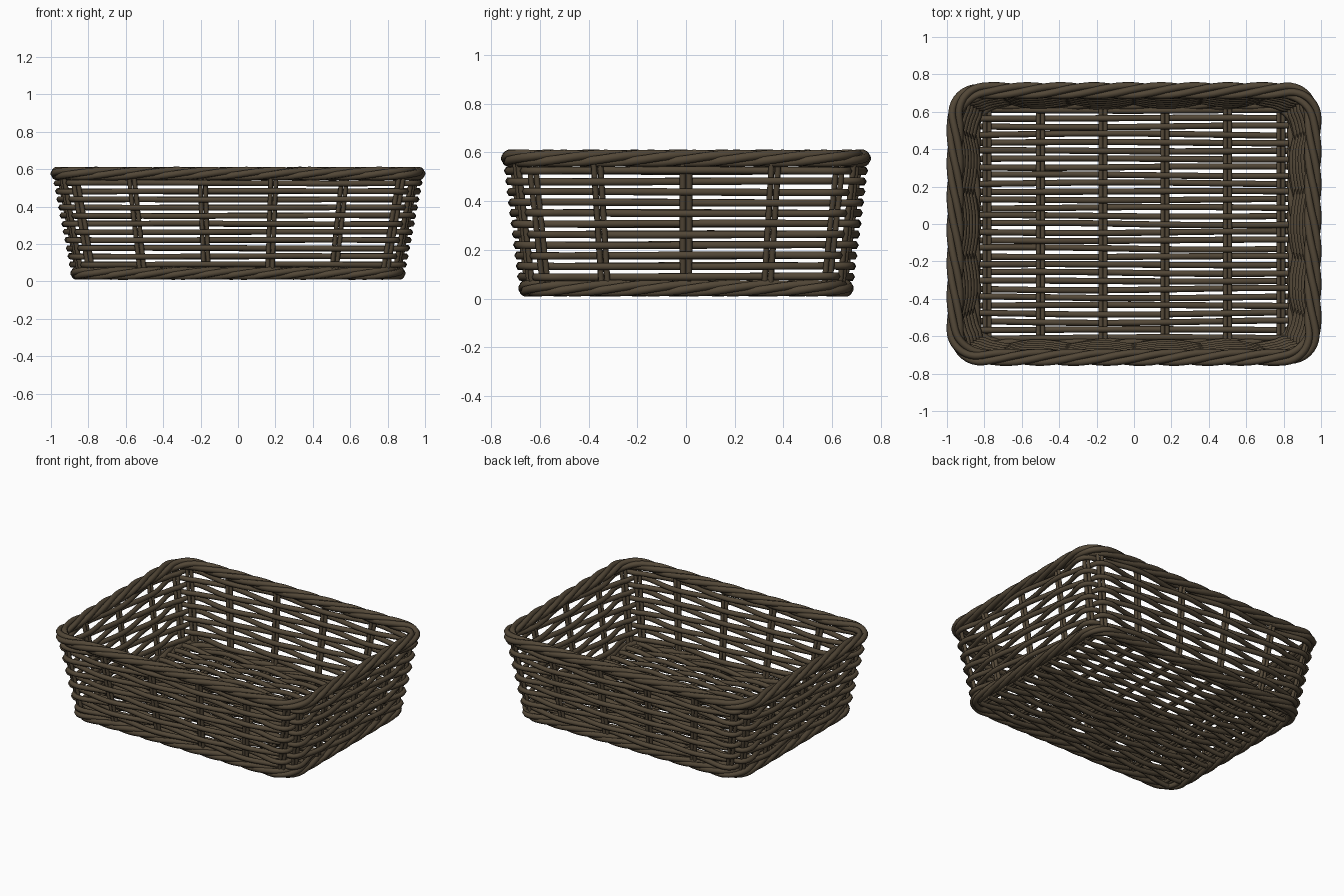
import bpy, math, random
from mathutils import Vector

random.seed(4)
cube = bpy.data.objects.get("Cube")
if cube:
    bpy.data.objects.remove(cube)

wicker = bpy.data.materials.new("dark_brown_wicker")
COLOUR = (0.085, 0.063, 0.038, 1)
wicker.diffuse_color = COLOUR
wicker.use_nodes = True
bsdf = wicker.node_tree.nodes["Principled BSDF"]
bsdf.inputs["Base Color"].default_value = COLOUR
bsdf.inputs["Roughness"].default_value = 0.8

HALF_X, HALF_Y, CORNER, MID_Z = 0.905, 0.68, 0.14, 0.3


def tubes(name, paths, radius, closed=False):
    """Turn paths into one smooth mesh of round rods."""
    curve = bpy.data.curves.new(name, "CURVE")
    curve.dimensions = "3D"
    curve.bevel_depth = radius
    curve.bevel_resolution = 1
    curve.use_fill_caps = not closed
    for path in paths:
        spline = curve.splines.new("POLY")
        spline.points.add(len(path) - 1)
        for point, co in zip(spline.points, path):
            point.co = (*co, 1)
        spline.use_cyclic_u = closed
    temp = bpy.data.objects.new(name + "_path", curve)
    bpy.context.collection.objects.link(temp)
    bpy.context.view_layer.update()
    graph = bpy.context.evaluated_depsgraph_get()
    mesh = bpy.data.meshes.new_from_object(temp.evaluated_get(graph))
    bpy.data.objects.remove(temp)
    mesh.materials.clear()
    mesh.materials.append(wicker)
    mesh.name = name
    obj = bpy.data.objects.new(name, mesh)
    bpy.context.collection.objects.link(obj)
    bpy.ops.object.select_all(action="DESELECT")
    obj.select_set(True)
    bpy.context.view_layer.objects.active = obj
    bpy.ops.object.shade_smooth_by_angle(angle=math.radians(65))


def rounded_outline(arc_steps=10, side_steps=34):
    """Points and outward normals around the mid-height outline."""
    points = []
    for i, (sx, sy) in enumerate([(1, 1), (-1, 1), (-1, -1), (1, -1)]):
        centre = Vector((sx * (HALF_X - CORNER), sy * (HALF_Y - CORNER)))
        for k in range(arc_steps + 1):
            a = math.pi / 2 * (i + k / arc_steps)
            normal = Vector((math.cos(a), math.sin(a)))
            points.append((centre + normal * CORNER, normal))
        along = Vector((-normal.y, normal.x))
        length = 2 * ((HALF_X if i % 2 == 0 else HALF_Y) - CORNER)
        start = points[-1][0]
        for k in range(1, side_steps):
            points.append((start + along * length * k / side_steps, normal))
    return points


outline = rounded_outline()
COUNT = len(outline)
lengths = [0.0]
for i in range(COUNT):
    lengths.append(lengths[-1] + (outline[(i + 1) % COUNT][0] - outline[i][0]).length)


def place(p, z):
    """Flare the outline with height."""
    return Vector((p.x * (1 + (z - MID_Z) * 0.186 / HALF_X),
                   p.y * (1 + (z - MID_Z) * 0.12 / HALF_Y), z))


# Stake stations: six along each long side, five along each short side
front_x = [s * x for x in (0.18, 0.54, 0.835) for s in (-1, 1)]
side_y = [-0.6, -0.335, 0, 0.335, 0.6]
stations = set()
for s in (-1, 1):
    for axis, values in ((0, front_x), (1, side_y)):
        for v in values:
            stations.add(min(
                (i for i in range(COUNT) if outline[i][0][1 - axis] * s > 0
                 and abs(outline[i][1][1 - axis]) > 0.69),
                key=lambda i: abs(outline[i][0][axis] - v)))
stations = sorted(stations)

# Wall stakes, in pairs
stakes = []
for i in stations:
    p, n = outline[i]
    side = Vector((-n.y, n.x)) * 0.013
    for s in (-1, 1):
        stakes.append([place(p + side * s, z) for z in (0.04, 0.3, 0.57)])
tubes("wall_stakes", stakes, 0.013)

# Phase that advances by half a wave from stake to stake
marks = [lengths[i] for i in stations]
total = lengths[-1]
marks = [marks[-1] - total] + marks + [marks[0] + total]


def phase(length):
    for k in range(len(marks) - 1):
        if marks[k] <= length <= marks[k + 1]:
            return math.pi * (k + (length - marks[k]) / (marks[k + 1] - marks[k]))


# Wall weavers, passing alternately outside and inside the stakes
rows = []
for row in range(11):
    flip = 1 if row % 2 else -1
    z0 = 0.09 + row * 0.0435
    shift = random.uniform(0, math.tau)
    loop = []
    for i, (p, n) in enumerate(outline):
        wobble = 0.002 * math.sin(3 * math.tau * lengths[i] / total + shift)
        offset = flip * 0.022 * math.cos(phase(lengths[i]))
        loop.append(place(p + n * offset, z0 + wobble))
    rows.append(loop)
tubes("wall_weavers", rows, 0.017, closed=True)


def rope(name, z, turns, wide, tall, strands=4, radius=0.02):
    """Twisted border made of several strands."""
    paths = []
    for k in range(strands):
        path = []
        for i, (p, n) in enumerate(outline):
            a = math.tau * (turns * lengths[i] / total + k / strands)
            co = place(p, z) + Vector((n.x, n.y, 0)) * wide * math.cos(a)
            path.append(co + Vector((0, 0, tall * math.sin(a))))
        paths.append(path)
    tubes(name, paths, radius, closed=True)


rope("rim_braid", 0.576, 9, 0.026, 0.018)
rope("base_braid", 0.043, 9, 0.02, 0.017, radius=0.019)

# Floor stakes, in pairs
FLOOR_Z = 0.043
floor_x = [-0.785, -0.5, -0.165, 0.165, 0.5, 0.785]
tubes("floor_stakes",
      [[Vector((x + s * 0.012, y, FLOOR_Z)) for y in (-0.645, 0, 0.645)]
       for x in floor_x for s in (-1, 1)], 0.012)


# Floor weavers, passing alternately over and under the floor stakes
def floor_phase(x):
    for k in range(5):
        if x <= floor_x[k + 1] or k == 4:
            return math.pi * (k + (x - floor_x[k]) / (floor_x[k + 1] - floor_x[k]))


weavers = []
for row in range(29):
    y0 = (row - 14) * 0.0435
    flip = 1 if row % 2 else -1
    bend, shift = random.uniform(0.002, 0.007), random.uniform(0, math.tau)
    path = []
    for k in range(61):
        x = -0.825 + 1.65 * k / 60
        path.append(Vector((x, y0 + bend * math.sin(3 * x + shift),
                            FLOOR_Z + flip * 0.018 * math.cos(floor_phase(x)))))
    weavers.append(path)
tubes("floor_weavers", weavers, 0.0165)
